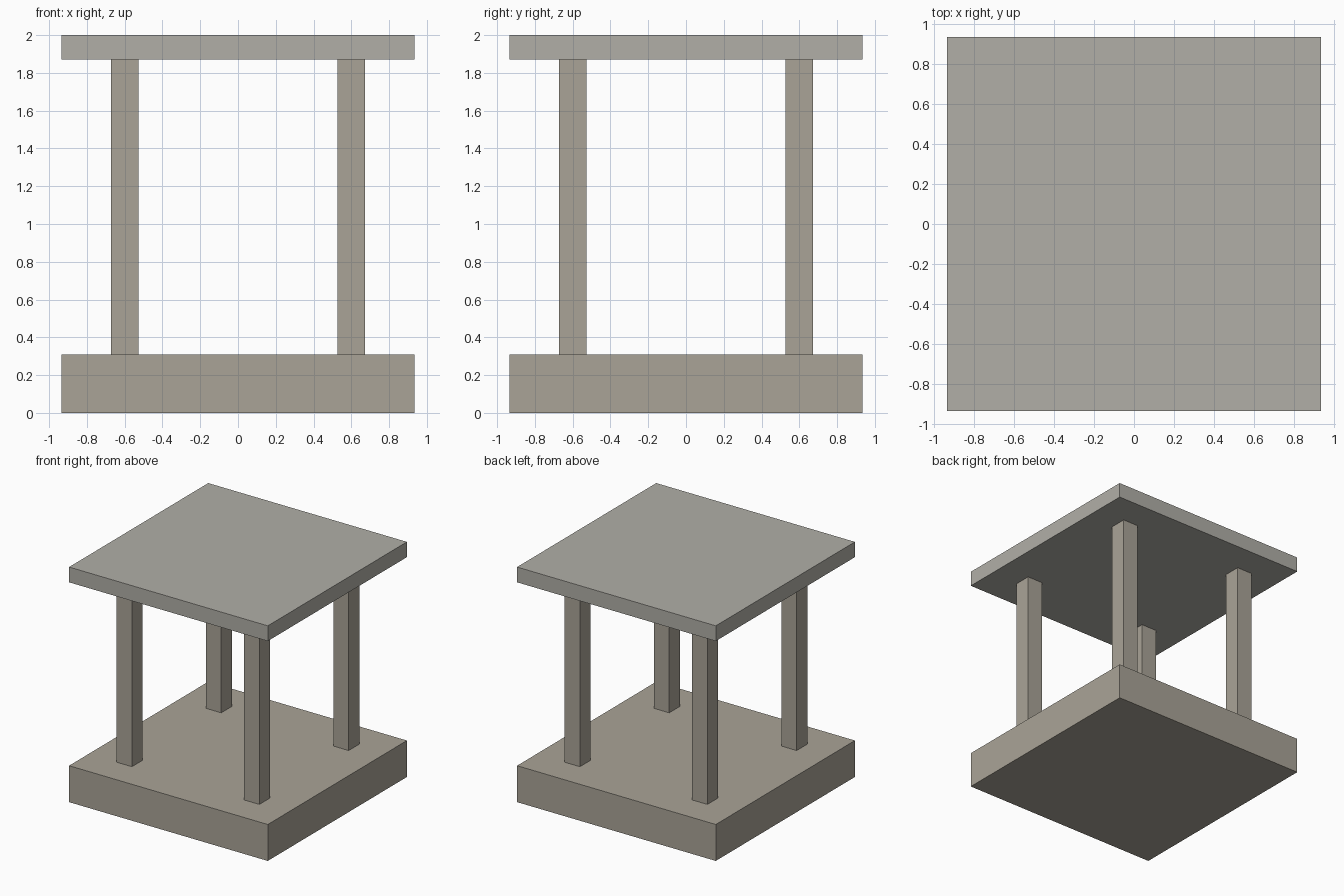
import bpy

if "Cube" in bpy.data.objects:
    bpy.data.objects.remove(bpy.data.objects["Cube"])


def material(name, rgb):
    mat = bpy.data.materials.new(name)
    mat.diffuse_color = (*rgb, 1)
    mat.use_nodes = True
    mat.node_tree.nodes["Principled BSDF"].inputs["Base Color"].default_value = mat.diffuse_color
    return mat


def box(name, x, y, z0, z1, width, mat):
    """Square-plan block centred on (x, y), from z0 up to z1."""
    bpy.ops.mesh.primitive_cube_add(size=1, location=(x, y, (z0 + z1) / 2))
    obj = bpy.context.object
    obj.name = name
    obj.scale = (width, width, z1 - z0)
    bpy.ops.object.transform_apply(location=False, rotation=False, scale=True)
    obj.data.materials.append(mat)
    return obj


stone = material("warm_stone", (0.40, 0.37, 0.31))
slab = material("pale_stone", (0.44, 0.43, 0.39))

BASE_TOP, ROOF_BOTTOM, ROOF_TOP = 0.31, 1.87, 2.0
SLAB_WIDTH, POST_WIDTH, POST_OFFSET = 1.87, 0.145, 0.6

# Base plinth and roof slab
box("base", 0, 0, 0, BASE_TOP, SLAB_WIDTH, stone)
box("roof", 0, 0, ROOF_BOTTOM, ROOF_TOP, SLAB_WIDTH, slab)

# Four corner posts
for depth, y in (("front", -POST_OFFSET), ("back", POST_OFFSET)):
    for side, x in (("left", -POST_OFFSET), ("right", POST_OFFSET)):
        box(f"{depth}_{side}_post", x, y, BASE_TOP, ROOF_BOTTOM, POST_WIDTH, stone)
